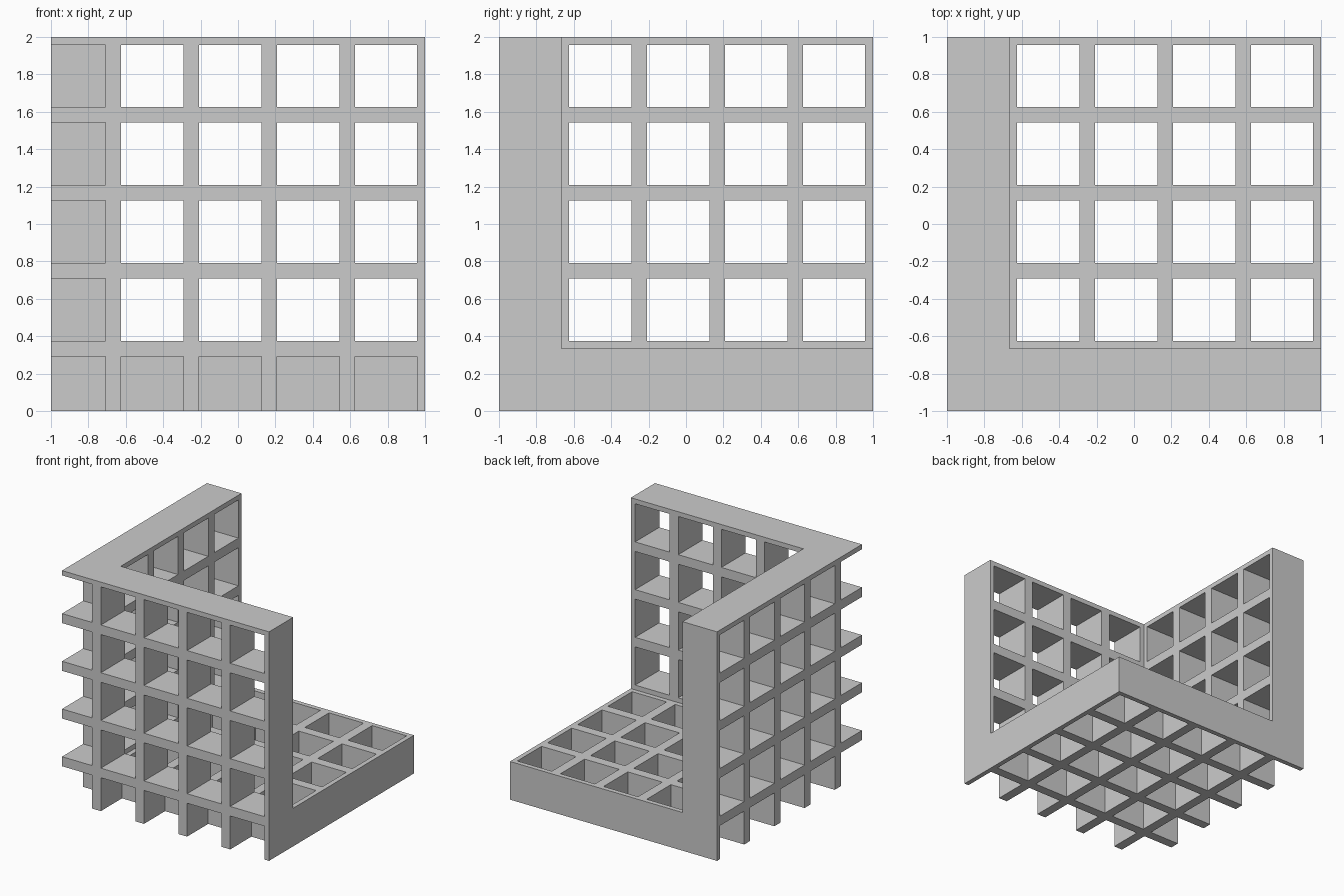
import bpy, bmesh
from itertools import product

if "Cube" in bpy.data.objects:
    bpy.data.objects.remove(bpy.data.objects["Cube"])

PITCH = 5 / 12          # spacing of the plates
HALF = 1 / 24           # half thickness of a plate
INNER = -2 / 3          # inner face of the three slabs (each 1/3 thick)
centres = [INNER + PITCH * k for k in range(5)]

# Shared grid lines along every axis, in the range -1..1
lines = sorted({round(v, 6) for c in centres for v in (c - HALF, c + HALF)
                if v < 1} | {-1.0, round(INNER, 6), 1.0})
n = len(lines) - 1
mid = [(lines[i] + lines[i + 1]) / 2 for i in range(n)]
in_plate = [any(abs(m - c) < HALF for c in centres) for m in mid]
in_slab = [m < INNER for m in mid]


def solid(cell):
    """L-shaped plates across each axis, lying in the two slabs beside it."""
    if not all(0 <= i < n for i in cell):
        return False
    return any(in_plate[cell[a]] and
               (in_slab[cell[a - 1]] or in_slab[cell[a - 2]])
               for a in range(3))


# Corner of three open-grid walls: skin only the outside of the solid cells
bm = bmesh.new()
verts = {}


def vert(key):
    if key not in verts:
        x, y, z = (lines[i] for i in key)
        verts[key] = bm.verts.new((x, y, z + 1))
    return verts[key]


for cell in product(range(n), repeat=3):
    if not solid(cell):
        continue
    for a, side in product(range(3), (0, 1)):
        beside = list(cell)
        beside[a] += 1 if side else -1
        if solid(beside):
            continue
        u, v = (a + 1) % 3, (a + 2) % 3
        quad = []
        for du, dv in ((0, 0), (1, 0), (1, 1), (0, 1)):
            key = list(cell)
            key[a] += side
            key[u] += du
            key[v] += dv
            quad.append(vert(tuple(key)))
        bm.faces.new(quad if side else quad[::-1])

mesh = bpy.data.meshes.new("corner_grid_walls")
bm.to_mesh(mesh)
bm.free()
obj = bpy.data.objects.new("corner_grid_walls", mesh)
bpy.context.collection.objects.link(obj)
